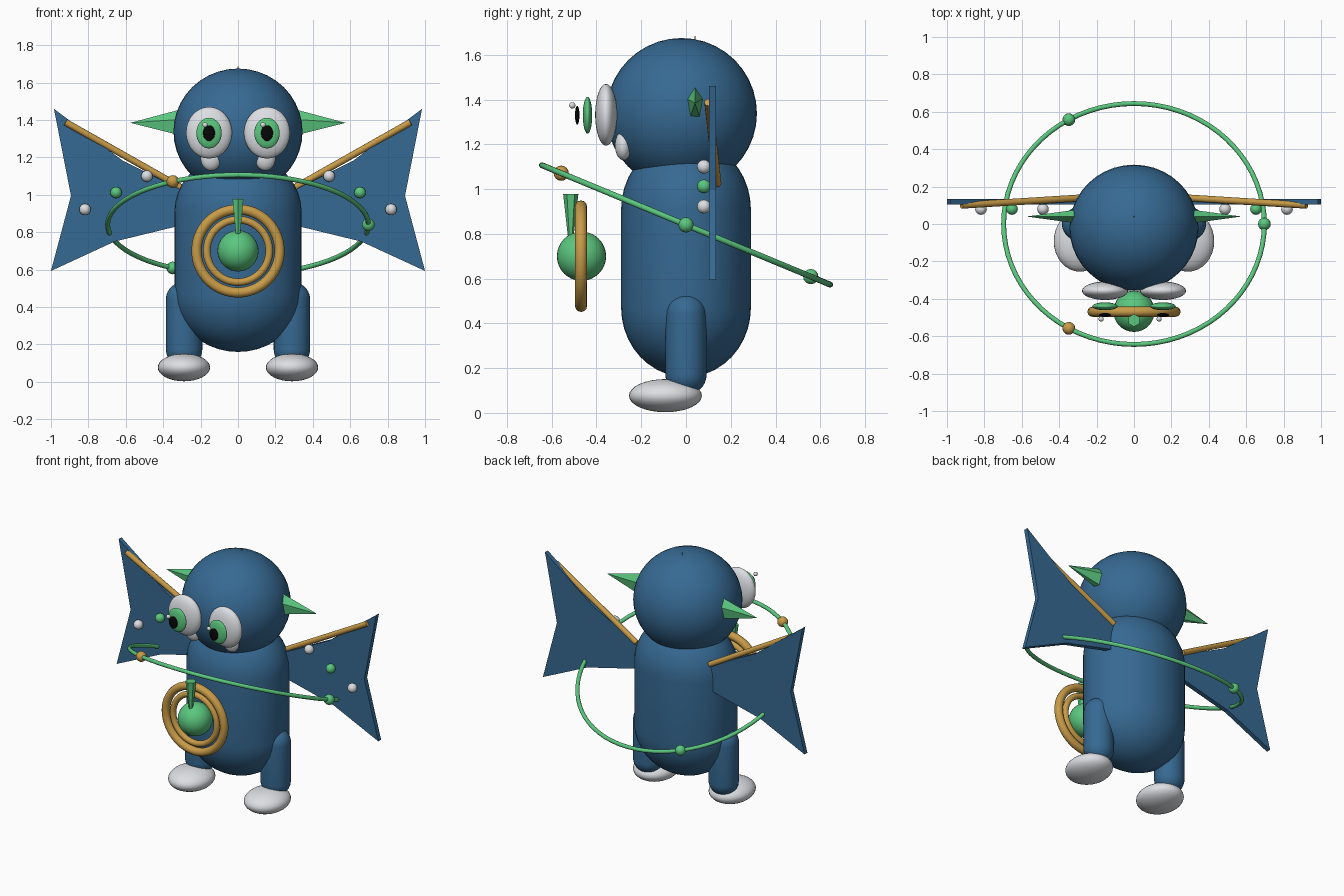
import bpy, bmesh, math
from mathutils import Vector, Matrix

if "Cube" in bpy.data.objects:
    bpy.data.objects.remove(bpy.data.objects["Cube"])


def material(name, rgb):
    m = bpy.data.materials.new(name)
    m.diffuse_color = (*rgb, 1)
    m.use_nodes = True
    m.node_tree.nodes["Principled BSDF"].inputs["Base Color"].default_value = m.diffuse_color
    return m


BLUE = material("blue", (0.037, 0.142, 0.29))
GREEN = material("green", (0.105, 0.57, 0.21))
GOLD = material("gold", (0.58, 0.33, 0.065))
WHITE = material("white", (0.72, 0.74, 0.77))
BLACK = material("black", (0.002, 0.002, 0.002))


def finish(name, mat, smooth=True):
    ob = bpy.context.object
    ob.name = name
    ob.data.materials.append(mat)
    if smooth:
        bpy.ops.object.shade_smooth_by_angle(angle=math.radians(40))
    return ob


def ellipsoid(name, loc, radii, mat, seg=32):
    bpy.ops.mesh.primitive_uv_sphere_add(segments=seg, ring_count=seg // 2, location=loc)
    bpy.context.object.scale = radii
    bpy.ops.object.transform_apply(location=False, rotation=False)
    return finish(name, mat)


def ball(name, loc, r, mat):
    return ellipsoid(name, loc, (r, r, r), mat, 16)


def capsule(name, x, y, rx, ry, z0, z1, cap, mat):
    """Upright capsule: a sphere whose halves are pulled apart."""
    mid = (z0 + z1) / 2
    ob = ellipsoid(name, (x, y, mid), (rx, ry, cap), mat, 40)
    bm = bmesh.new()
    bm.from_mesh(ob.data)
    equator = [e for e in bm.edges if all(abs(v.co.z) < 1e-4 for v in e.verts)]
    stretch = (z1 - z0) / 2 - cap
    ring = bmesh.ops.split_edges(bm, edges=equator)["edges"]
    upper = {v for f in bm.faces if f.calc_center_median().z > 0 for v in f.verts}
    for v in bm.verts:
        v.co.z += stretch if v in upper else -stretch
    rims = [e for e in bm.edges if e.is_boundary]
    bmesh.ops.bridge_loops(bm, edges=rims)
    bmesh.ops.recalc_face_normals(bm, faces=bm.faces)
    for f in bm.faces:
        f.smooth = True
    bm.to_mesh(ob.data)
    bm.free()
    return ob


def cone(name, a, b, r0, r1, sides, mat, smooth=False, flat=(1, 1)):
    """Tapered rod from a to b; flat scales the cross-section."""
    a, b = Vector(a), Vector(b)
    bpy.ops.mesh.primitive_cone_add(vertices=sides, radius1=r0, radius2=r1, depth=(b - a).length)
    ob = bpy.context.object
    turn = (b - a).to_track_quat("Z", "Y").to_matrix().to_4x4()
    ob.data.transform(turn @ Matrix.Diagonal((flat[0], flat[1], 1, 1)))
    ob.location = (a + b) / 2
    return finish(name, mat, smooth)


def torus(name, loc, rot, major, minor, mat):
    bpy.ops.mesh.primitive_torus_add(location=loc, rotation=rot, major_radius=major,
                                     minor_radius=minor, major_segments=72, minor_segments=12)
    return finish(name, mat)


def wing(name, s):
    """Flat plate cut to a swallow-tail outline."""
    outline = [(0.984, 1.46), (0.893, 0.995), (1.0, 0.593), (0.66, 0.75),
               (0.27, 0.845), (0.27, 1.01), (0.62, 1.185)]
    bm = bmesh.new()
    face = bm.faces.new([bm.verts.new((s * x, 0.103, z)) for x, z in outline])
    out = bmesh.ops.extrude_face_region(bm, geom=[face])["geom"]
    for v in out:
        if isinstance(v, bmesh.types.BMVert):
            v.co.y += 0.031
    bmesh.ops.recalc_face_normals(bm, faces=bm.faces)
    me = bpy.data.meshes.new(name)
    bm.to_mesh(me)
    bm.free()
    me.materials.append(BLUE)
    bpy.context.collection.objects.link(bpy.data.objects.new(name, me))


# Body and head
capsule("body", 0, 0, 0.34, 0.29, 0.16, 1.22, 0.31, BLUE)
ellipsoid("head", (0, -0.02, 1.338), (0.345, 0.337, 0.337), BLUE, 40)
cone("crown_pin", (0, 0.04, 1.64), (0, 0.04, 1.685), 0.004, 0.002, 6, GOLD)

for s, side in ((-1, "right"), (1, "left")):
    # Eyes
    x = 0.155 * s
    ellipsoid(side + "_eye", (x, -0.357, 1.332), (0.123, 0.049, 0.138), WHITE)
    ellipsoid(side + "_iris", (x, -0.44, 1.33), (0.068, 0.021, 0.082), GREEN)
    ellipsoid(side + "_pupil", (x, -0.486, 1.33), (0.032, 0.01, 0.042), BLACK)
    ball(side + "_eye_glint", (x - 0.021, -0.508, 1.374), 0.014, WHITE)
    ellipsoid(side + "_cheek", (0.145 * s, -0.28, 1.195), (0.055, 0.037, 0.066), WHITE)
    # Ears
    cone(side + "_ear", (0.31 * s, 0.04, 1.38), (0.575 * s, 0.04, 1.385),
         0.076, 0, 5, GREEN, flat=(0.5, 1))
    # Legs and feet
    capsule(side + "_leg", 0.288 * s, 0, 0.097, 0.092, 0.08, 0.535, 0.092, BLUE)
    ellipsoid(side + "_foot", (0.289 * s, -0.092, 0.077), (0.14, 0.163, 0.074), WHITE)
    # Wings with spar and studs
    wing(side + "_wing", s)
    cone(side + "_wing_spar", (0.922 * s, 0.10, 1.388), (0.28 * s, 0.14, 1.025),
         0.018, 0.018, 12, GOLD, True)
    for i, (wx, wz, mat) in enumerate(((0.487, 1.10, WHITE), (0.652, 1.012, GREEN),
                                       (0.818, 0.922, WHITE))):
        ball(f"{side}_wing_stud_{i}", (wx * s, 0.08, wz), 0.031, mat)

# Tilted hoop with three beads
tilt = math.radians(-22.5)
torus("hoop", (0, 0, 0.84), (tilt, 0, 0), 0.697, 0.013, GREEN)
for i, mat in enumerate((GREEN, GREEN, GOLD)):
    a = math.radians(120 * i)
    p = Matrix.Rotation(tilt, 3, "X") @ Vector((0.697 * math.cos(a), 0.697 * math.sin(a), 0))
    ball(f"hoop_bead_{i}", p + Vector((0, 0, 0.84)), 0.034, mat)

# Belly medallion
for name, major, minor in (("outer", 0.222, 0.027), ("inner", 0.167, 0.02)):
    torus(name + "_medallion_ring", (0, -0.469, 0.70), (math.pi / 2, 0, 0), major, minor, GOLD)
ellipsoid("medallion_orb", (0, -0.467, 0.70), (0.11, 0.11, 0.11), GREEN)
cone("medallion_stem", (0, -0.515, 0.78), (0, -0.515, 0.978), 0.012, 0.034, 6, GREEN)
